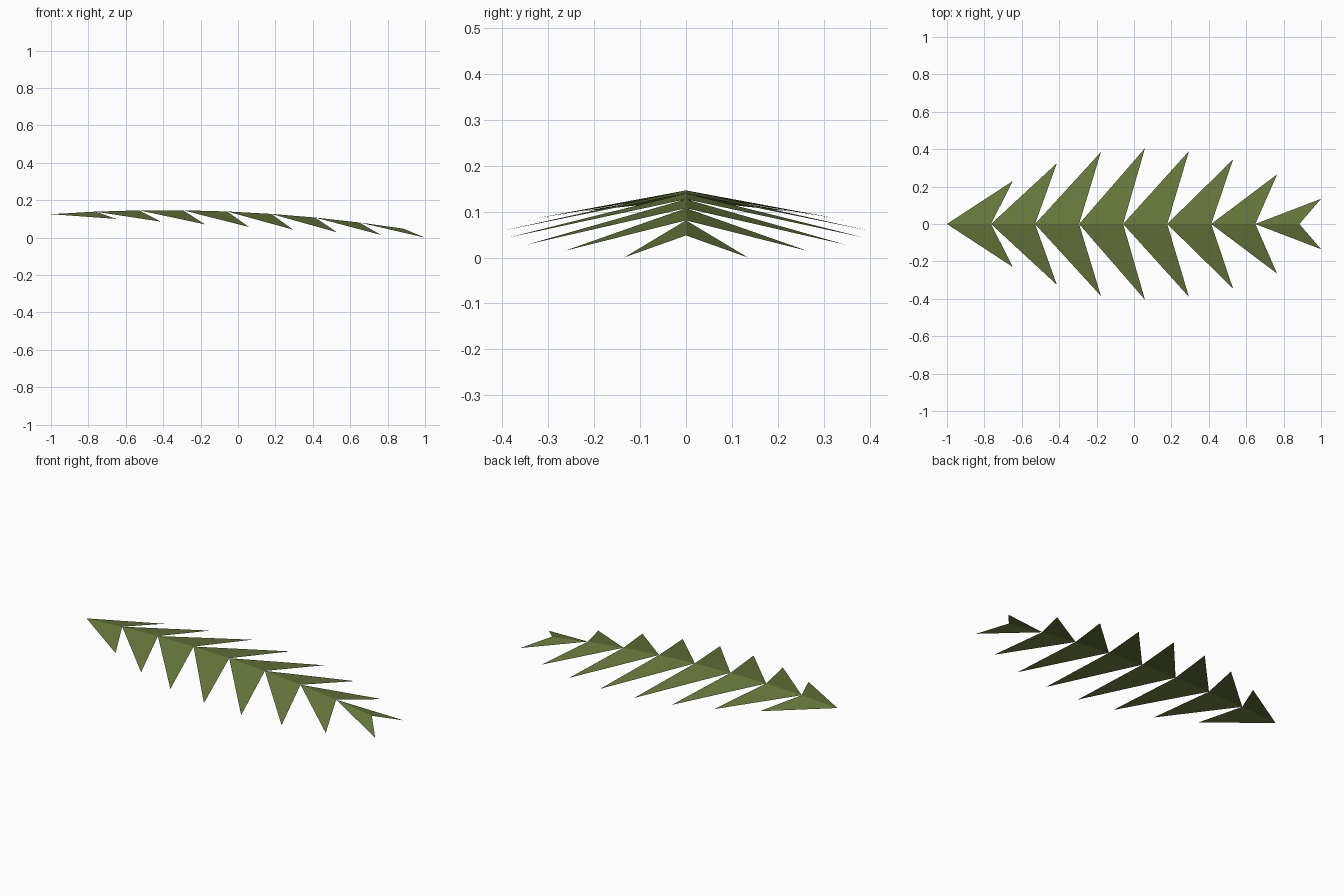
import bpy
import bmesh

cube = bpy.data.objects.get("Cube")
if cube:
    bpy.data.objects.remove(cube, do_unlink=True)

SPINE_COLOR = (0.17, 0.18, 0.055, 1)
TIP_COLOR = (0.09, 0.2, 0.025, 1)
LEAF_COLOR = (0.14, 0.19, 0.045, 1)

HALF_WIDTHS = [0.23, 0.325, 0.385, 0.405, 0.39, 0.345, 0.265, 0.135]
STEP = 0.2355


def spine_point(i):
    """Point on the arched midrib."""
    x = -1 + STEP * i
    return (x, 0, 0.147 - 0.06 * (x + 0.4) ** 2)


def tip_point(i):
    """Swept-back, drooping leaflet tip."""
    return (-0.648 + STEP * i, HALF_WIDTHS[i], 0.1 * (1 - i / 7))


# Leaf material: olive at the midrib, greener toward the tips
mat = bpy.data.materials.new("leaf_green")
mat.diffuse_color = LEAF_COLOR
mat.use_nodes = True
nodes = mat.node_tree.nodes
shader = next(n for n in nodes if n.type == 'BSDF_PRINCIPLED')
shader.inputs["Base Color"].default_value = LEAF_COLOR
shader.inputs["Roughness"].default_value = 0.9
tint = nodes.new("ShaderNodeVertexColor")
tint.layer_name = "leaf_tint"
mat.node_tree.links.new(tint.outputs["Color"], shader.inputs["Base Color"])

# One side of the frond: a triangular leaflet per midrib segment
bm = bmesh.new()
layer = bm.verts.layers.float_color.new("leaf_tint")
count = len(HALF_WIDTHS)
spine = [bm.verts.new(spine_point(i)) for i in range(count + 1)]
tips = [bm.verts.new(tip_point(i)) for i in range(count)]
for v in spine:
    v[layer] = SPINE_COLOR
for v in tips:
    v[layer] = TIP_COLOR
for i, tip in enumerate(tips):
    bm.faces.new((spine[i], spine[i + 1], tip))

mesh = bpy.data.meshes.new("fern_frond")
bm.to_mesh(mesh)
bm.free()
mesh.materials.append(mat)
frond = bpy.data.objects.new("fern_frond", mesh)
bpy.context.collection.objects.link(frond)

# Opposite side, joined along the midrib
mirror = frond.modifiers.new("mirror_leaflets", 'MIRROR')
mirror.use_axis = (False, True, False)
mirror.use_clip = True
